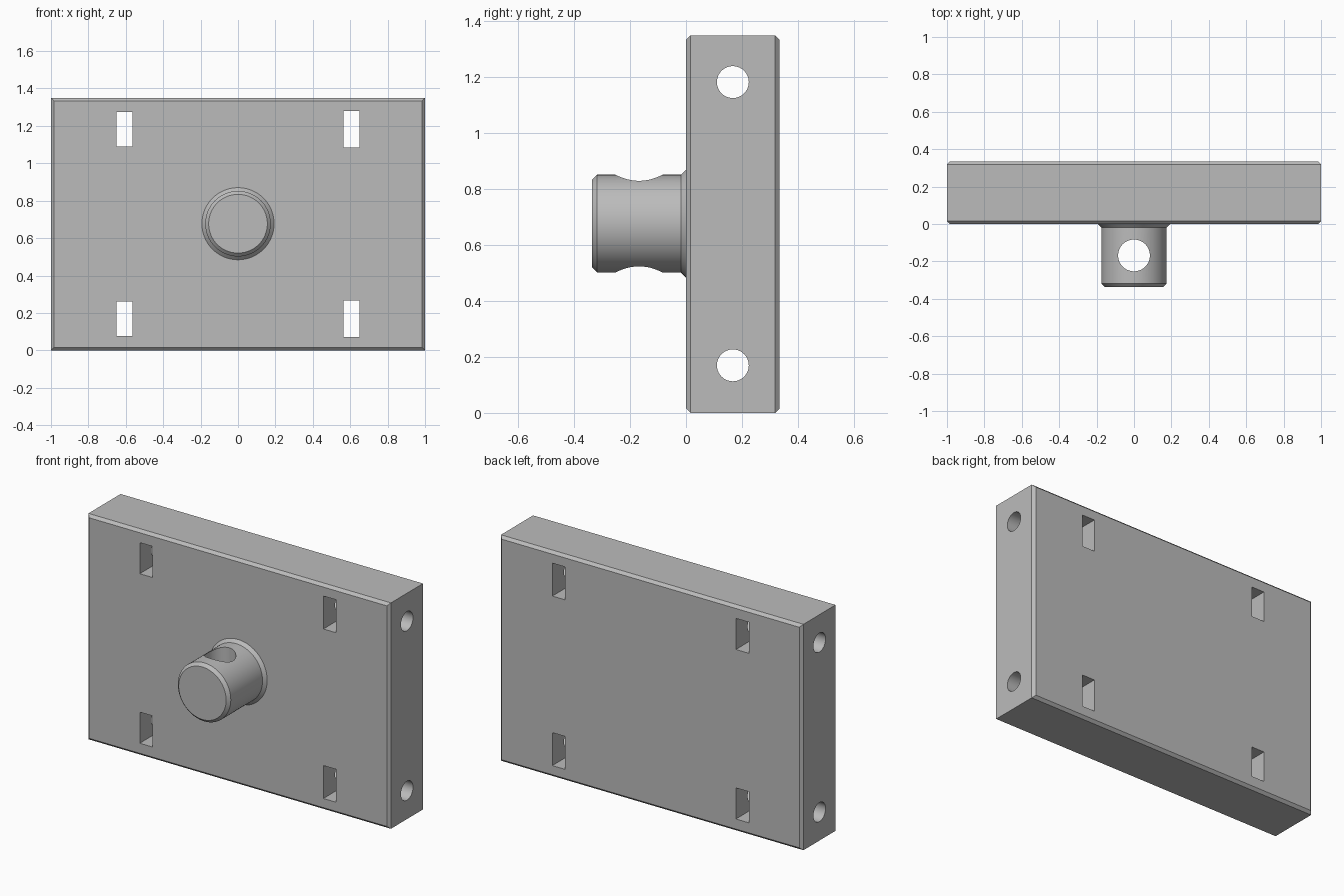
import bpy, bmesh, math
from mathutils import Matrix, Vector

cube = bpy.data.objects.get("Cube")
if cube:
    bpy.data.objects.remove(cube, do_unlink=True)

WIDTH, DEPTH, HEIGHT = 2.0, 0.335, 1.35
CHAMFER = 0.016
MID_Z = HEIGHT / 2 + 0.002
PEG_R = 0.175

steel = bpy.data.materials.new("plain grey")
steel.use_nodes = True
GREY = (0.5, 0.5, 0.5, 1)
steel.diffuse_color = GREY
steel.node_tree.nodes["Principled BSDF"].inputs["Base Color"].default_value = GREY


def finish(name, bm):
    bmesh.ops.recalc_face_normals(bm, faces=bm.faces)
    mesh = bpy.data.meshes.new(name)
    bm.to_mesh(mesh)
    bm.free()
    mesh.materials.append(steel)
    obj = bpy.data.objects.new(name, mesh)
    bpy.context.collection.objects.link(obj)
    return obj


def box(bm, size, centre):
    matrix = Matrix.Translation(centre) @ Matrix.Diagonal((*size, 1))
    return bmesh.ops.create_cube(bm, size=1, matrix=matrix)


def rod(bm, radius, length, centre, axis):
    turn = Vector((0, 0, 1)).rotation_difference(Vector(axis)).to_matrix().to_4x4()
    bmesh.ops.create_cone(bm, cap_ends=True, segments=64, radius1=radius, radius2=radius,
                          depth=length, matrix=Matrix.Translation(centre) @ turn)


def cut(obj, name, build):
    """Subtract the solid made by build, then remove the cutter."""
    bm = bmesh.new()
    build(bm)
    cutter = finish(name, bm)
    cutter.hide_render = True
    mod = obj.modifiers.new(name, "BOOLEAN")
    mod.operation, mod.solver, mod.object = "DIFFERENCE", "EXACT", cutter
    bpy.context.view_layer.objects.active = obj
    bpy.ops.object.modifier_apply(modifier=mod.name)
    bpy.data.objects.remove(cutter, do_unlink=True)


def smooth(obj):
    bpy.ops.object.select_all(action="DESELECT")
    obj.select_set(True)
    bpy.context.view_layer.objects.active = obj
    bpy.ops.object.shade_smooth_by_angle(angle=math.radians(30))


# Plate, with the rims of its front and back faces chamfered
bm = bmesh.new()
box(bm, (WIDTH, DEPTH, HEIGHT), (0, DEPTH / 2, HEIGHT / 2))
rims = [e for e in bm.edges if abs(e.verts[0].co.y - e.verts[1].co.y) < 0.01]
bmesh.ops.bevel(bm, geom=rims, offset=CHAMFER, segments=1, affect="EDGES")
plate = finish("plate", bm)

# Four upright slots through the plate, slightly taller on the left
def slots(bm):
    for side, tall in ((-1, 0.186), (1, 0.197)):
        for z in (0.169, 1.182):
            box(bm, (0.085, 1, tall), (side * 0.607, DEPTH / 2, z))

# Two round bores running the whole width
def bores(bm):
    for z in (0.17, 1.183):
        rod(bm, 0.057, 3, (0, DEPTH / 2, z), (1, 0, 0))

cut(plate, "slot cutter", slots)
cut(plate, "bore cutter", bores)
smooth(plate)

# Turned peg with chamfered tip and flared foot
profile = [(0, -0.336), (PEG_R - 0.018, -0.336), (PEG_R, -0.318),
           (PEG_R, -0.018), (PEG_R + 0.018, 0), (PEG_R + 0.018, 0.01), (0, 0.01)]
bm = bmesh.new()
verts = [bm.verts.new((r, y, MID_Z)) for r, y in profile]
edges = [bm.edges.new(pair) for pair in zip(verts, verts[1:])]
bmesh.ops.spin(bm, geom=verts + edges, cent=(0, 0, MID_Z), axis=(0, 1, 0),
               angle=math.tau, steps=64)
bmesh.ops.remove_doubles(bm, verts=bm.verts, dist=1e-5)
peg = finish("peg", bm)

# Vertical cross hole through the peg
cut(peg, "cross hole cutter", lambda bm: rod(bm, 0.085, 1, (0, -0.168, MID_Z), (0, 0, 1)))
smooth(peg)
